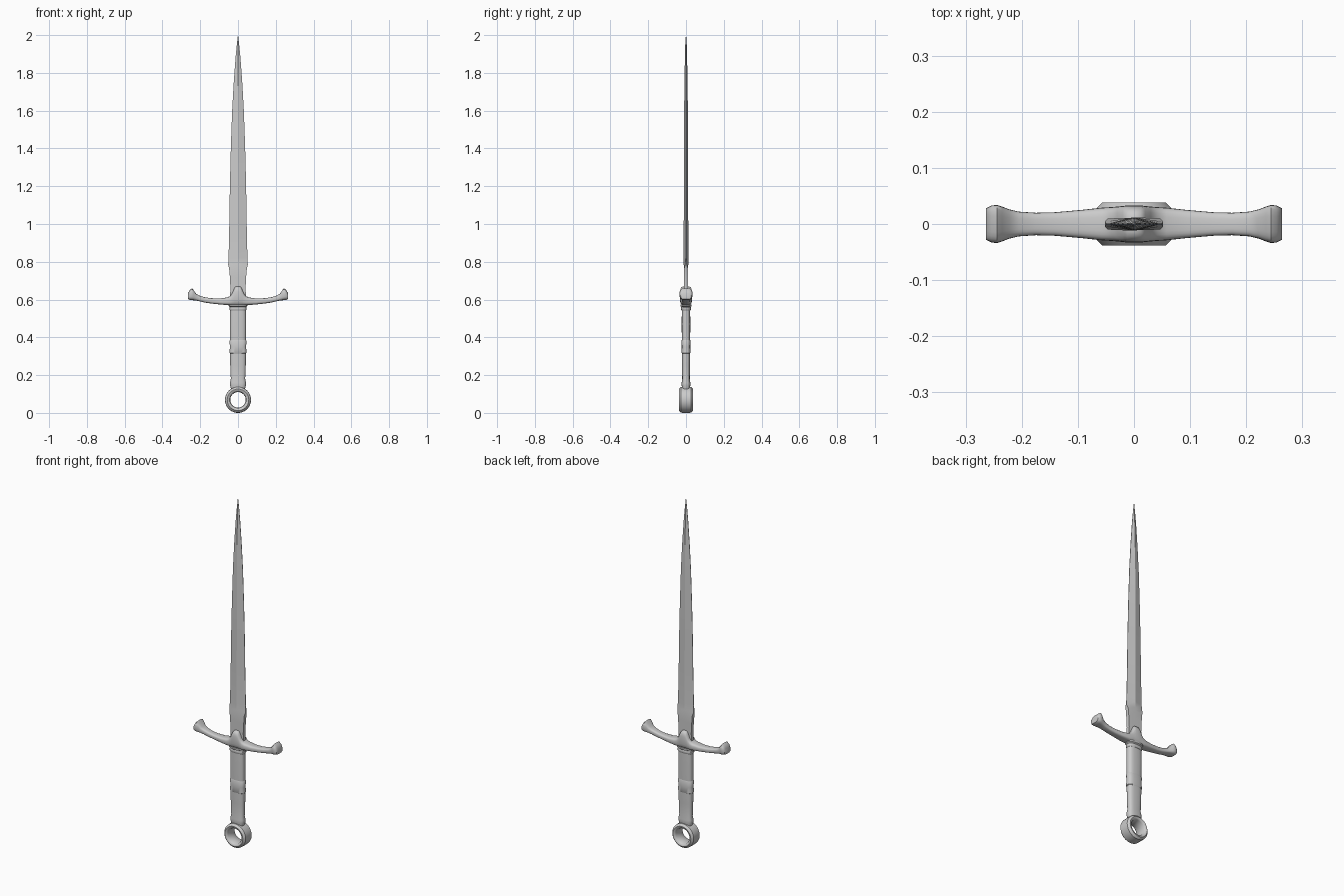
import bpy, bmesh, math


def loft(name, rings, angle=40, closed=False):
    """Skin a list of equal-length point rings; cap the ends unless closed."""
    bm = bmesh.new()
    loops = [[bm.verts.new(p) for p in ring] for ring in rings]
    n = len(loops[0])
    pairs = list(zip(loops, loops[1:]))
    if closed:
        pairs.append((loops[-1], loops[0]))
    else:
        bm.faces.new(loops[0])
        bm.faces.new(loops[-1])
    for a, b in pairs:
        for i in range(n):
            j = (i + 1) % n
            bm.faces.new((a[i], a[j], b[j], b[i]))
    bmesh.ops.recalc_face_normals(bm, faces=bm.faces)
    me = bpy.data.meshes.new(name)
    bm.to_mesh(me)
    bm.free()
    ob = bpy.data.objects.new(name, me)
    bpy.context.collection.objects.link(ob)
    bpy.ops.object.select_all(action='DESELECT')
    ob.select_set(True)
    bpy.context.view_layer.objects.active = ob
    bpy.ops.object.shade_smooth_by_angle(angle=math.radians(angle))
    return ob


def oval(a, b, power, n=24):
    """Rounded-rectangle (superellipse) outline with half sizes a, b."""
    pts = []
    for i in range(n):
        t = 2 * math.pi * i / n
        c, s = math.cos(t), math.sin(t)
        pts.append((a * math.copysign(abs(c) ** (2 / power), c),
                    b * math.copysign(abs(s) ** (2 / power), s)))
    return pts


# Blade: flat ricasso turning into a tapering diamond (z, half width, ridge, edge)
blade = [(0.60, .043, .011, .010), (0.66, .040, .011, .010), (0.72, .043, .011, .010),
         (0.765, .047, .011, .010), (0.785, .052, .012, .004), (0.82, .050, .012, .001),
         (1.0, .046, .012, .001), (1.2, .043, .011, .001), (1.4, .038, .011, .001),
         (1.6, .031, .010, .001), (1.75, .0225, .008, .001), (1.88, .013, .006, .001),
         (1.95, .006, .004, .001), (2.0, .0006, .0006, .0003)]
loft("blade", [[(w, e, z), (0, t, z), (-w, e, z), (-w, -e, z), (0, -t, z), (w, -e, z)]
               for z, w, t, e in blade], angle=15)

# Crossguard: half profile (x, bottom, top, half depth), mirrored to both sides
half = [(0.0, .568, .671, .033), (.012, .568, .670, .033), (.020, .568, .660, .032),
        (.030, .569, .635, .031), (.042, .570, .618, .030), (.058, .571, .611, .029),
        (.095, .574, .606, .025), (.14, .579, .607, .021), (.175, .584, .612, .020),
        (.205, .591, .621, .022), (.222, .595, .631, .026), (.235, .596, .650, .031),
        (.244, .597, .660, .034), (.254, .598, .652, .033), (.264, .602, .635, .028)]
guard = [(-x, lo, hi, d) for x, lo, hi, d in reversed(half[1:])] + half
loft("crossguard", [[(x, y, (lo + hi) / 2 + z) for y, z in oval(d, (hi - lo) / 2, 3.2)]
                    for x, lo, hi, d in guard], angle=50)


def handle(name, rows, power=2.8):
    loft(name, [[(x, y, z) for x, y in oval(w, d, power)] for z, w, d in rows])


# Handle parts: rows of (z, half width, half depth)
handle("grip", [(0.125, .036, .020), (0.145, .042, .023), (0.16, .042, .023),
                (0.18, .038, .020), (0.25, .041, .021), (0.32, .042, .022),
                (0.38, .042, .022), (0.47, .043, .023), (0.55, .042, .022)])
handle("grip_band", [(0.314, .041, .021), (0.318, .045, .024), (0.35, .043, .0225),
                     (0.382, .045, .024), (0.388, .041, .021)])
handle("collar", [(0.542, .042, .023), (0.547, .046, .026), (0.558, .046, .026),
                  (0.561, .043, .024), (0.566, .049, .030), (0.575, .049, .030)])

# Ring pommel: chamfered section (radius, y) revolved about the y axis
section = [(.043, -.030), (.048, -.036), (.057, -.038), (.068, -.027),
           (.069, 0), (.068, .027), (.057, .038), (.048, .036), (.043, .030), (.041, 0)]
rings = []
for k in range(40):
    t = 2 * math.pi * k / 40
    rings.append([(r * math.cos(t), y, .069 + r * math.sin(t)) for r, y in section])
loft("ring_pommel", rings, closed=True)
